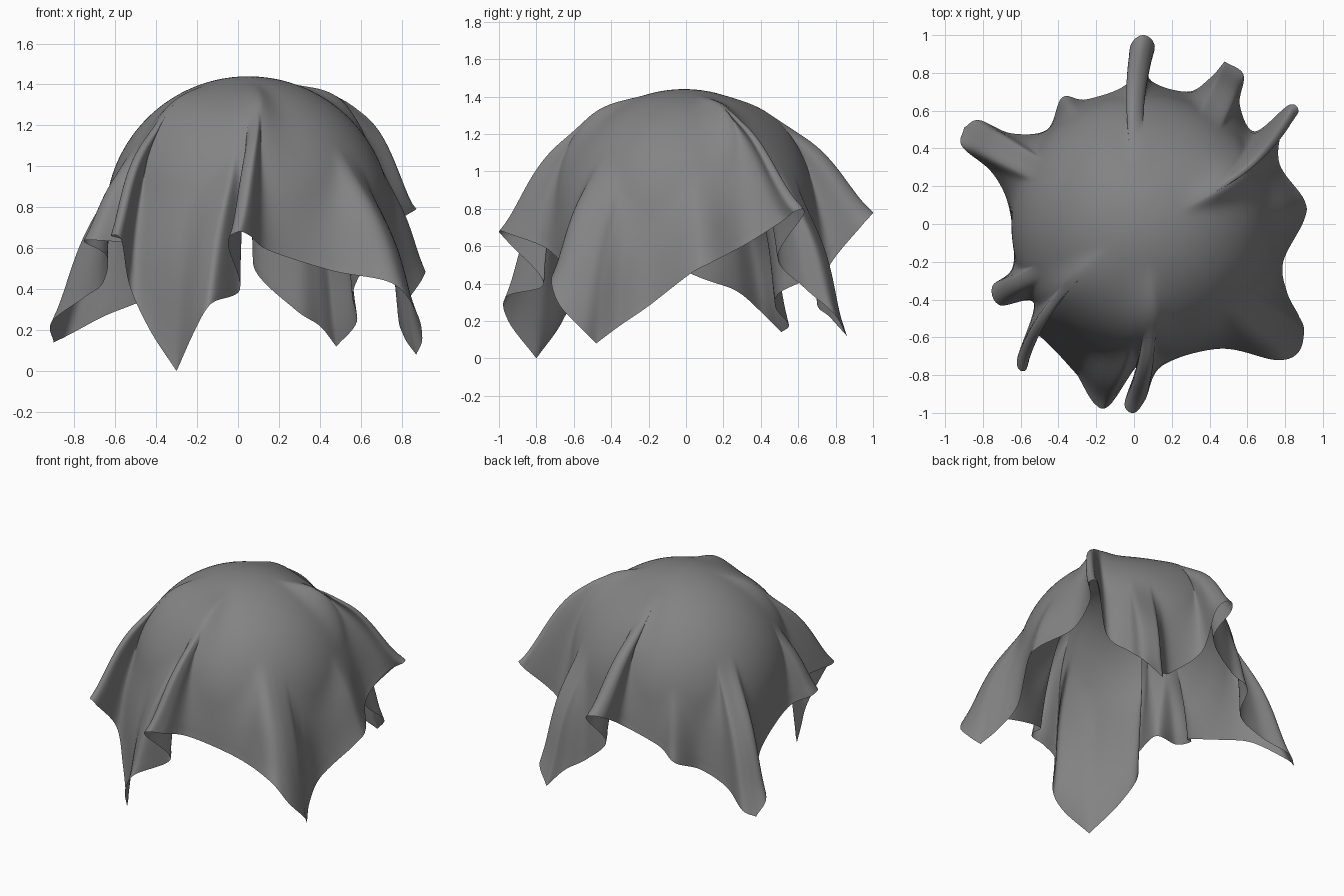
import bpy, bmesh
from math import atan2, cos, sin, pi, hypot, exp, radians
from mathutils import Vector

if "Cube" in bpy.data.objects:
    bpy.data.objects.remove(bpy.data.objects["Cube"])

CX, CY, CZ, R = 0.05, -0.01, 0.74, 0.70   # ball under the cloth
STEPS, ROWS = 9, 64

# Hem of the cloth, counter-clockwise from the right side: lobes, pinched folds, four corners
HEM = [
    (.79, -.20, .28), (.90, .02, .45), (.90, .13, .51), (.77, .32, .61),
    (.79, .51, .73), (.87, .59, .79), (.82, .63, .77), (.64, .49, .54),
    (.56, .63, .38), (.58, .79, .24), (.48, .86, .12), (.40, .77, .22),
    (.28, .70, .30), (.08, .77, .50), (.11, .94, .71), (.05, 1.0, .78),
    (-.02, .94, .76), (-.03, .75, .64), (-.25, .66, .52), (-.38, .67, .44),
    (-.46, .50, .35), (-.65, .48, .27), (-.82, .55, .18), (-.90, .51, .14),
    (-.91, .41, .24), (-.75, .27, .36), (-.66, .08, .43), (-.64, -.22, .56),
    (-.75, -.33, .63), (-.71, -.43, .64), (-.53, -.42, .63), (-.62, -.72, .66),
    (-.57, -.77, .64), (-.53, -.59, .42), (-.43, -.66, .20), (-.30, -.80, 0),
    (-.21, -.95, .20), (-.13, -.96, .33), (.01, -.76, .40), (-.05, -.95, .62),
    (0, -1.0, .68), (.06, -.93, .66), (.15, -.75, .59), (.46, -.66, .49),
    (.75, -.72, .43), (.87, -.68, .29), (.90, -.56, .16), (.87, -.48, .08),
    (.81, -.36, .17),
]
# Pinched folds: (hem angle, sideways lean towards the crown in degrees, ridge lift)
FOLDS = [(36, -14, .11), (91, 8, .05), (230, -15, .06), (267, 12, .08)]


def catmull(a, b, c, d, t):
    return 0.5 * (2*b + (c - a)*t + (2*a - 5*b + 4*c - d)*t*t + (3*b - a - 3*c + d)*t**3)


def closed_curve(points):
    """Smooth loop that stays pointed at the four low cloth corners."""
    p = [Vector(q) for q in points]
    n, out = len(p), []
    for i in range(n):
        a, b, c, d = p[i-1], p[i], p[(i+1) % n], p[(i+2) % n]
        if b.z < .145:
            a = 2*b - c
        if c.z < .145:
            d = 2*c - b
        out += [catmull(a, b, c, d, k / STEPS) for k in range(STEPS)]
    return out


# Upper half of the ball as a profile of (radius, height)
DOME = [(R * sin(a), CZ + R * cos(a)) for a in (pi/2 * i/160 for i in range(161))]


def taut_profile(r, z):
    """Follow the ball, leave it at a tangent and run nearly straight to the hem."""
    k = min(range(1, 161), key=lambda i: atan2(DOME[i][1] - z, DOME[i][0] - r) % (2*pi))
    path = DOME[:k + 1]
    r0, z0 = DOME[k]
    dr, dz = r - r0, z - z0
    for i in range(1, 41):
        s = i / 40
        bow = 0.045 * sin(pi * s)**2 * min(1, max(0, (r - 0.7) * 4))
        path.append((r0 + dr*s - dz*bow, z0 + dz*s + dr*bow))
    return path


def resample(path, count):
    dist = [0]
    for a, b in zip(path, path[1:]):
        dist.append(dist[-1] + hypot(b[0]-a[0], b[1]-a[1]))
    out, j = [], 0
    for i in range(1, count + 1):
        d = dist[-1] * i / count
        while j < len(path) - 2 and dist[j+1] < d:
            j += 1
        f = (d - dist[j]) / max(dist[j+1] - dist[j], 1e-9)
        out.append(tuple(path[j][m] + (path[j+1][m] - path[j][m]) * f for m in (0, 1)))
    return out


def wrap(a):
    return (a + pi) % (2*pi) - pi


def fold_sum(angle, column, width):
    return sum(f[column] * exp(-(wrap(angle - radians(f[0])) / width)**2) for f in FOLDS)


def smoothstep(lo, hi, x):
    x = min(1, max(0, (x - lo) / (hi - lo)))
    return x * x * (3 - 2*x)


def lean_amount(r):
    return max(0, 1 - r*r)


# Hem in polar form with the lean removed, plus a softened angle used near the crown
rim = []
for p in closed_curve(HEM):
    r, raw = hypot(p.x - CX, p.y - CY), atan2(p.y - CY, p.x - CX)
    twist = radians(fold_sum(atan2(p.y, p.x), 1, 0.36))
    rim.append((raw - twist * lean_amount(r), r, p.z, twist))
n, W = len(rim), 24
soft = []
for i in range(n):
    near = [rim[(i + k) % n] for k in range(-W, W + 1)]
    wts = [1 + cos(pi * k / (W + 1)) for k in range(-W, W + 1)]
    a0 = rim[i][0]
    soft.append((sum(w * wrap(q[0] - a0) for w, q in zip(wts, near)) / sum(wts),
                 sum(w * q[3] for w, q in zip(wts, near)) / sum(wts)))

# Draped cloth: one taut strip per hem point, joined around the crown
bm = bmesh.new()
crown = bm.verts.new((CX, CY, CZ + R))
strips = []
for (angle, r_rim, z_rim, twist), (shift, soft_twist) in zip(rim, soft):
    strip = []
    for i, (r, z) in enumerate(resample(taut_profile(r_rim, z_rim), ROWS), 1):
        t = i / ROWS
        sharp = smoothstep(.12, .62, t)
        a = angle + shift * (1 - sharp)
        z += fold_sum(a, 2, 0.24) * smoothstep(.2, .58, r) * (1 - smoothstep(.6, 1, t))
        a += (soft_twist + (twist - soft_twist) * sharp) * lean_amount(r)
        strip.append(bm.verts.new((CX + r*cos(a), CY + r*sin(a), max(z, 0))))
    strips.append(strip)
for s, t in zip(strips, strips[1:] + strips[:1]):
    bm.faces.new((crown, s[0], t[0]))
    for i in range(ROWS - 1):
        bm.faces.new((s[i], s[i+1], t[i+1], t[i]))
for f in bm.faces:
    f.smooth = True

mesh = bpy.data.meshes.new("draped_cloth")
bm.to_mesh(mesh)
bm.free()
cloth = bpy.data.objects.new("draped_cloth", mesh)
bpy.context.collection.objects.link(cloth)

# Soften the folds, leaving the hem in place
inner = cloth.vertex_groups.new(name="inside_hem")
inner.add([v for v in range(1, len(mesh.vertices)) if (v - 1) % ROWS < ROWS - 3], 1, 'REPLACE')
smooth = cloth.modifiers.new("soften", 'SMOOTH')
smooth.factor, smooth.iterations, smooth.vertex_group = 0.5, 8, inner.name

# Dark grey fabric
fabric = bpy.data.materials.new("dark_grey_fabric")
fabric.diffuse_color = (0.23, 0.23, 0.23, 1)
fabric.use_nodes = True
fabric.node_tree.nodes["Principled BSDF"].inputs["Base Color"].default_value = fabric.diffuse_color
mesh.materials.append(fabric)
